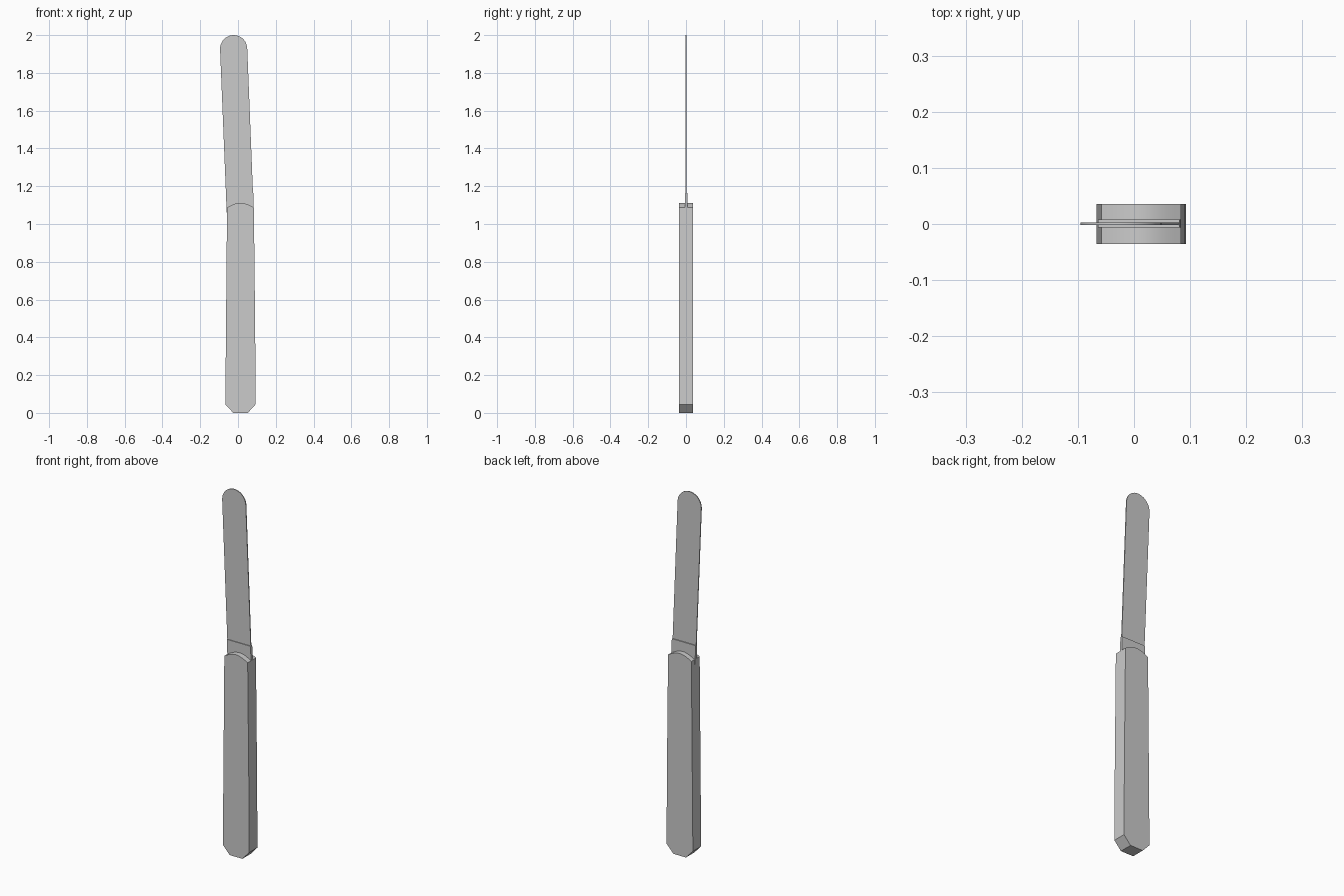
import bpy, bmesh, math

cube = bpy.data.objects.get("Cube")
if cube:
    bpy.data.objects.remove(cube, do_unlink=True)

steel = bpy.data.materials.new("plain grey")
steel.use_nodes = True
GREY = (0.6, 0.6, 0.6, 1)
steel.diffuse_color = GREY
steel.node_tree.nodes["Principled BSDF"].inputs["Base Color"].default_value = GREY


def plate(name, outline, y0, y1):
    """Extrude an x-z outline between two depths."""
    bm = bmesh.new()
    face = bm.faces.new([bm.verts.new((x, y0, z)) for x, z in outline])
    new = bmesh.ops.extrude_face_region(bm, geom=[face])["geom"]
    verts = [v for v in new if isinstance(v, bmesh.types.BMVert)]
    bmesh.ops.translate(bm, verts=verts, vec=(0, y1 - y0, 0))
    bmesh.ops.recalc_face_normals(bm, faces=bm.faces)
    mesh = bpy.data.meshes.new(name)
    bm.to_mesh(mesh)
    bm.free()
    mesh.materials.append(steel)
    obj = bpy.data.objects.new(name, mesh)
    bpy.context.collection.objects.link(obj)
    bpy.context.view_layer.objects.active = obj
    obj.select_set(True)
    bpy.ops.object.shade_smooth_by_angle(angle=math.radians(25))
    obj.select_set(False)
    return obj


# Handle: chamfered butt, slight taper, gently arched top
arch = [(0.084 - 0.142 * i / 12, 1.087 + 0.025 * math.sin(math.pi * i / 12))
        for i in range(13)]
handle = [(-0.067, 0.045), (-0.025, 0), (0.052, 0), (0.093, 0.045), (0.091, 0.43)]
plate("handle", handle + arch, -0.036, 0.036)

# Blade: leaning strip with a rounded tip
tip = [(-0.023 + 0.072 * math.cos(math.radians(a)),
        1.927 + 0.073 * math.sin(math.radians(a))) for a in range(0, 181, 10)]
plate("blade", [(-0.06, 1.07), (0.083, 1.07)] + tip, -0.002, 0.003)

# Thick blade root
plate("blade_root", [(-0.06, 1.06), (0.083, 1.06), (0.081, 1.165), (-0.064, 1.165)],
      -0.006, 0.008)
